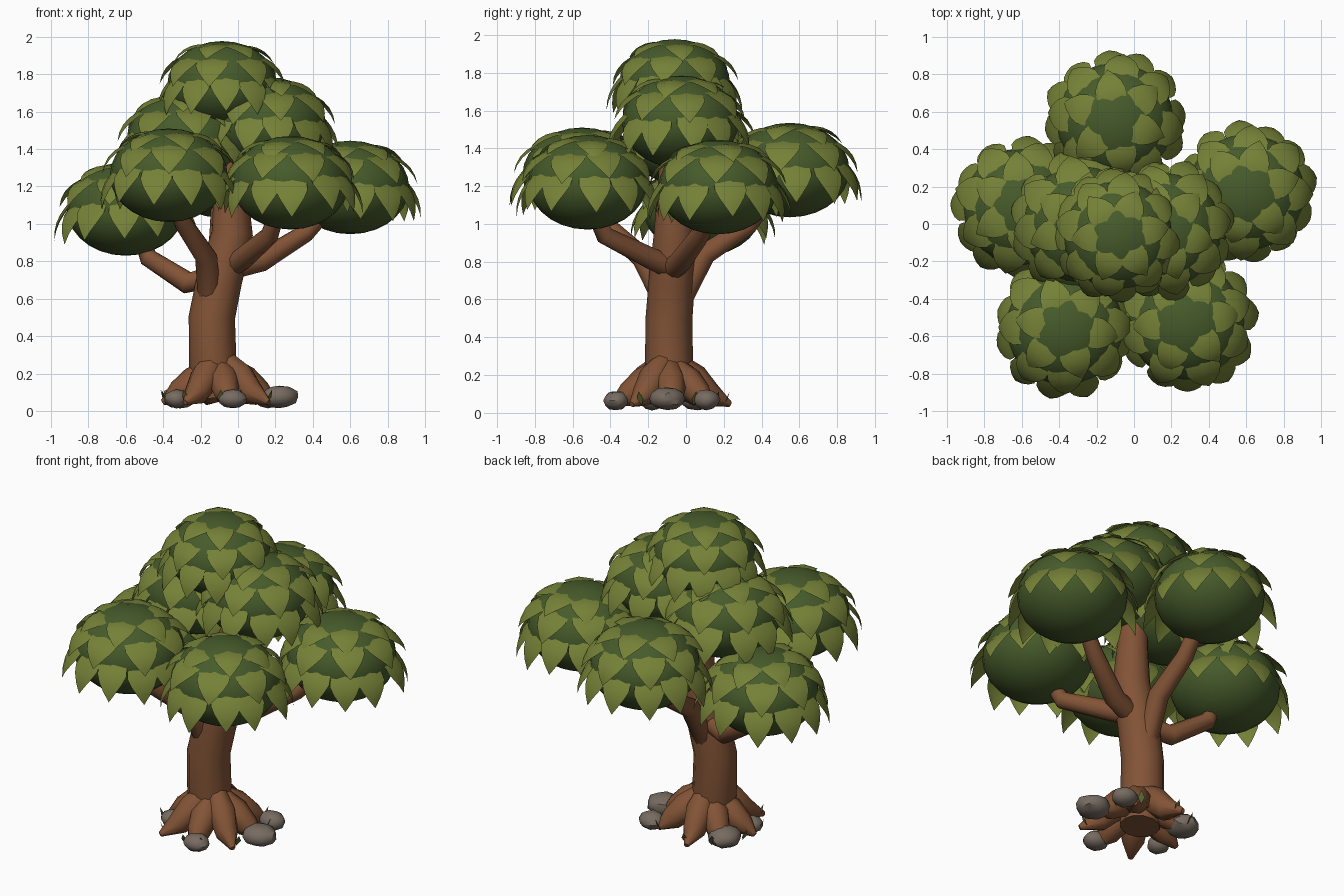
import bpy, bmesh, math, random
from mathutils import Vector, Matrix

random.seed(4)
cube = bpy.data.objects.get("Cube")
if cube:
    bpy.data.objects.remove(cube, do_unlink=True)


def material(name, rgb):
    m = bpy.data.materials.new(name)
    m.use_nodes = True
    m.diffuse_color = (*rgb, 1)
    bsdf = m.node_tree.nodes["Principled BSDF"]
    bsdf.inputs["Base Color"].default_value = (*rgb, 1)
    bsdf.inputs["Roughness"].default_value = 0.9
    return m


BARK = material("bark brown", (0.225, 0.088, 0.037))
CANOPY = material("dark green", (0.062, 0.104, 0.024))
LEAF = material("olive green", (0.18, 0.22, 0.038))
STONE = material("stone grey", (0.185, 0.148, 0.12))
GRASS = material("grass green", (0.10, 0.14, 0.028))


def finish(bm, name, mat, angle=40):
    mesh = bpy.data.meshes.new(name)
    bm.to_mesh(mesh)
    bm.free()
    mesh.materials.append(mat)
    ob = bpy.data.objects.new(name, mesh)
    bpy.context.collection.objects.link(ob)
    bpy.ops.object.select_all(action='DESELECT')
    ob.select_set(True)
    bpy.context.view_layer.objects.active = ob
    bpy.ops.object.shade_smooth_by_angle(angle=math.radians(angle))
    return ob


def tube(name, path, radii, sides=10):
    """Tapered, capped limb swept along a path."""
    pts = [Vector(p) for p in path]
    bm = bmesh.new()
    rings = []
    side = None
    for i, p in enumerate(pts):
        d = (pts[min(i + 1, len(pts) - 1)] - pts[max(i - 1, 0)]).normalized()
        ref = side or (Vector((1, 0, 0)) if abs(d.x) < 0.8 else Vector((0, 1, 0)))
        side = (ref - d * ref.dot(d)).normalized()
        up = d.cross(side)
        ring = []
        for k in range(sides):
            a = math.tau * k / sides
            ring.append(bm.verts.new(p + (side * math.cos(a) + up * math.sin(a)) * radii[i]))
        rings.append(ring)
    for a, b in zip(rings, rings[1:]):
        for k in range(sides):
            n = (k + 1) % sides
            bm.faces.new((a[k], a[n], b[n], b[k]))
    bm.faces.new(rings[0][::-1])
    bm.faces.new(rings[-1])
    return finish(bm, name, BARK, 55)


# Trunk, leaning gently up into the crown
tube("trunk",
     [(-0.12, -0.09, 0.07), (-0.135, -0.09, 0.25), (-0.14, -0.09, 0.5), (-0.1, -0.075, 0.7),
      (-0.03, -0.06, 0.95), (-0.04, -0.06, 1.2), (-0.08, -0.06, 1.6)],
     [0.115, 0.127, 0.124, 0.122, 0.11, 0.09, 0.06], 12)

# Bent branches, one for each outer clump
BRANCHES = {
    "left_low": [(-0.12, -0.05, 0.72), (-0.27, 0.0, 0.685), (-0.48, 0.08, 0.82), (-0.53, 0.1, 0.98)],
    "front_left": [(-0.15, -0.1, 0.56), (-0.17, -0.23, 0.82), (-0.29, -0.43, 1.0), (-0.34, -0.5, 1.1)],
    "front_right": [(-0.04, -0.08, 0.77), (0.02, -0.17, 0.81), (0.17, -0.43, 0.94), (0.22, -0.5, 1.1)],
    "right": [(-0.05, -0.07, 0.76), (0.12, -0.03, 0.8), (0.36, 0.08, 0.95), (0.48, 0.13, 1.08)],
    "back": [(-0.12, -0.05, 0.55), (-0.1, 0.1, 0.84), (-0.1, 0.33, 0.99), (-0.1, 0.45, 1.15)],
}
for name, path in BRANCHES.items():
    tube(name + "_branch", path, [0.062, 0.06, 0.05, 0.042], 10)

# Flaring roots around the foot
BASE = Vector((-0.1, -0.09, 0))
for i in range(8):
    a = math.tau * (i + 0.15) / 8 + random.uniform(-0.1, 0.1)
    reach = random.uniform(0.3, 0.34)
    top = random.uniform(0.21, 0.27)
    out = Vector((math.cos(a), math.sin(a), 0))
    path = [BASE + out * r + Vector((0, 0, z))
            for r, z in ((0.05, top), (0.13, top * 0.7), (0.22, 0.095), (reach, 0.045))]
    tube("root_%d" % (i + 1), path, [0.06, 0.085, 0.068, 0.015], 8)


# Foliage clumps: flattened ball with three rows of drooping leaves
RX, RZ = 0.315, 0.25
WIDTHS = (0.6, 0.95, 1.0, 0.78, 0.42, 0.0)
# leaf count, start and end polar angle, start and end offset, arch, half width
ROWS = ((12, 80, 119, 0.96, 1.39, 0.03, 0.086),
        (8, 42, 89, 0.95, 1.15, 0.06, 0.095),
        (6, 18, 59, 0.97, 1.05, 0.07, 0.083))


def add_leaf(bm, centre, scale, turn, start, end, f0, f1, arch, half):
    rows = []
    start, end = math.radians(start), math.radians(end)
    for i, w in enumerate(WIDTHS):
        t = i / (len(WIDTHS) - 1)
        pol = start + (end - start) * t
        f = f0 + (f1 - f0) * t ** 1.3 + arch * math.sin(math.pi * t)
        row = []
        for s in (-1, 0, 1) if w else (0,):
            g = f - 0.06 * abs(s) * w
            v = Vector((RX * g * math.sin(pol), s * half * w, RZ * g * math.cos(pol))) * scale
            row.append(bm.verts.new(centre + Matrix.Rotation(turn, 3, 'Z') @ v))
        rows.append(row)
    for a, b in zip(rows, rows[1:]):
        for k in (0, 1):
            if len(b) == 3:
                bm.faces.new((a[k], b[k], b[k + 1], a[k + 1]))
            else:
                bm.faces.new((a[k], b[0], a[k + 1]))


# clump centre and scale
CLUMPS = {
    "top": ((-0.085, -0.06, 1.745), 0.93),
    "upper_left": ((-0.28, 0.0, 1.45), 1),
    "upper_right": ((0.16, -0.03, 1.54), 0.98),
    "left": ((-0.6, 0.09, 1.08), 1),
    "right": ((0.6, 0.17, 1.195), 1),
    "front_left": ((-0.37, -0.55, 1.26), 1),
    "front_right": ((0.28, -0.52, 1.22), 1),
    "back": ((-0.1, 0.55, 1.285), 1),
}
for name, (pos, scale) in CLUMPS.items():
    centre = Vector(pos)
    bm = bmesh.new()
    bmesh.ops.create_uvsphere(bm, u_segments=24, v_segments=14, radius=scale)
    bmesh.ops.scale(bm, vec=(RX, RX, RZ), verts=bm.verts)
    bmesh.ops.translate(bm, vec=centre, verts=bm.verts)
    finish(bm, name + "_foliage", CANOPY, 60)
    bm = bmesh.new()
    spin = random.uniform(0, math.tau)
    for count, start, end, f0, f1, arch, half in ROWS:
        spin += 0.3
        for i in range(count):
            drift = random.uniform(-4, 4)
            add_leaf(bm, centre, scale, spin + math.tau * i / count + random.uniform(-0.06, 0.06),
                     start + drift, end + drift, f0, f1 + random.uniform(-0.02, 0.03), arch, half)
    finish(bm, name + "_leaves", LEAF, 60)

# Stones at the foot: position and half sizes
STONES = (((0.22, -0.1, 0.075), (0.105, 0.095, 0.063)), ((0.16, 0.11, 0.07), (0.08, 0.07, 0.055)),
          ((-0.03, -0.37, 0.065), (0.08, 0.068, 0.052)), ((-0.31, 0.06, 0.075), (0.095, 0.1, 0.062)),
          ((-0.33, -0.18, 0.065), (0.065, 0.065, 0.05)))
for i, (pos, size) in enumerate(STONES):
    bm = bmesh.new()
    bmesh.ops.create_icosphere(bm, subdivisions=2, radius=1)
    for v in bm.verts:
        v.co *= random.uniform(0.95, 1.05)
    bmesh.ops.scale(bm, vec=size, verts=bm.verts)
    bmesh.ops.translate(bm, vec=pos, verts=bm.verts)
    finish(bm, "stone_%d" % (i + 1), STONE, 35)

# Small grass blades between the roots
bm = bmesh.new()
for i in range(11):
    a = math.tau * i / 11 + random.uniform(-0.2, 0.2)
    out = Vector((math.cos(a), math.sin(a), 0))
    across = Vector((-out.y, out.x, 0)) * 0.02
    foot = BASE + out * 0.29 + Vector((0, 0, 0.04))
    mid = foot + out * 0.02 + Vector((0, 0, 0.035))
    tip = foot + out * 0.035 + Vector((0, 0, 0.075))
    bm.faces.new([bm.verts.new(p) for p in (foot, mid + across, tip, mid - across)])
finish(bm, "grass_blades", GRASS)
